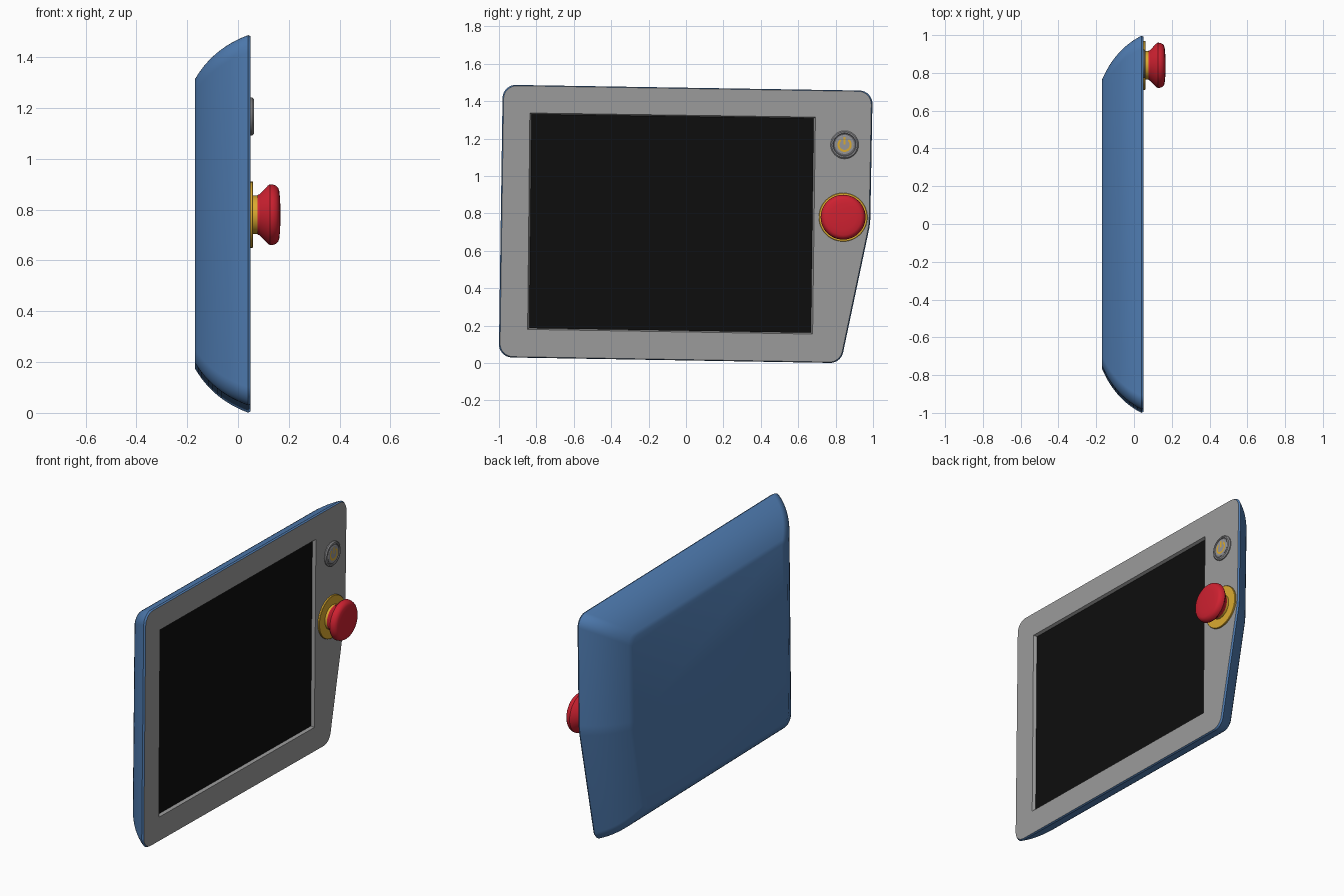
import bpy, bmesh, math
from mathutils import Vector

if "Cube" in bpy.data.objects:
    bpy.data.objects.remove(bpy.data.objects["Cube"])


def material(name, rgb):
    m = bpy.data.materials.new(name)
    m.diffuse_color = (*rgb, 1)
    m.use_nodes = True
    m.node_tree.nodes["Principled BSDF"].inputs["Base Color"].default_value = m.diffuse_color
    return m


BLUE = material("blue shell", (0.08, 0.205, 0.45))
GREY = material("panel grey", (0.33, 0.33, 0.33))
DARK = material("dark grey", (0.13, 0.13, 0.14))
SILVER = material("button grey", (0.30, 0.30, 0.31))
BLACK = material("screen black", (0.004, 0.004, 0.004))
YELLOW = material("yellow", (0.70, 0.40, 0.03))
RED = material("red", (0.62, 0.015, 0.03))


def finish(bm, name, mat, angle=30, recalc=True):
    if recalc:
        bmesh.ops.recalc_face_normals(bm, faces=bm.faces)
    me = bpy.data.meshes.new(name)
    for f in bm.faces:
        f.smooth = True
    bm.to_mesh(me)
    bm.free()
    me.set_sharp_from_angle(angle=math.radians(angle))
    me.materials.append(mat)
    ob = bpy.data.objects.new(name, me)
    bpy.context.collection.objects.link(ob)
    return ob


def rounded(corners, steps=8):
    """Fillet a polygon of (y, z, radius) corners."""
    pts = []
    n = len(corners)
    for i in range(n):
        p = Vector(corners[i][:2])
        a = (Vector(corners[i - 1][:2]) - p).normalized()
        b = (Vector(corners[(i + 1) % n][:2]) - p).normalized()
        half = a.angle(b) / 2
        r = corners[i][2]
        c = p + (a + b).normalized() * (r / math.sin(half))
        t = r / math.tan(half)
        v0, v1 = p + a * t - c, p + b * t - c
        sweep = math.pi - 2 * half
        for k in range(steps + 1):
            f = k / steps
            w = (v0 * math.sin((1 - f) * sweep) + v1 * math.sin(f * sweep)) / math.sin(sweep)
            pts.append(c + w)
    return pts


def add_ring(bm, pts, x, s=1.0, centre=(0, 0.745)):
    cy, cz = centre
    return [bm.verts.new((x, cy + (p[0] - cy) * s, cz + (p[1] - cz) * s)) for p in pts]


def skin(bm, a, b):
    n = len(a)
    for i in range(n):
        j = (i + 1) % n
        bm.faces.new((a[i], a[j], b[j], b[i]))


def lathe(name, mat, centre, profile, n=48):
    """Revolve (x, radius) points about an x axis; both ends are capped."""
    bm = bmesh.new()
    circle = [(centre[0] + math.cos(2 * math.pi * k / n),
               centre[1] + math.sin(2 * math.pi * k / n)) for k in range(n)]
    rings = [add_ring(bm, circle, x, r, centre) for x, r in profile]
    for a, b in zip(rings, rings[1:]):
        skin(bm, a, b)
    bm.faces.new(rings[0])
    bm.faces.new(rings[-1])
    return finish(bm, name, mat)


OUTLINE = rounded([(-1.001, 0.031, 0.07), (0.828, 0.0, 0.07), (0.985, 0.745, 0.35),
                   (0.998, 1.456, 0.07), (-0.98, 1.488, 0.07)])
SCREEN = [(-0.847, 0.18), (0.677, 0.155), (0.692, 1.315), (-0.835, 1.337)]
MID = (-0.08, 0.745)

# Curved back shell, scaled towards the flat back
bm = bmesh.new()
rings = [add_ring(bm, OUTLINE, 0.05, 0.994), add_ring(bm, OUTLINE, 0.04, 1.0)]
for k in range(1, 13):
    t = k / 12
    x = (1 - t) ** 2 * 0.04 + 2 * t * (1 - t) * -0.10 + t * t * -0.17
    s = (1 - t) ** 2 * 1.0 + 2 * t * (1 - t) * 0.93 + t * t * 0.765
    rings.append(add_ring(bm, OUTLINE, x, s))
for a, b in zip(rings, rings[1:]):
    skin(bm, a, b)
bm.faces.new(rings[-1])
finish(bm, "back_shell", BLUE, recalc=True)

# Front panel with a window and a sloping lip
bm = bmesh.new()
outer = add_ring(bm, OUTLINE, 0.05, 0.994)
hole = add_ring(bm, SCREEN, 0.05)
edges = []
for loop in (outer, hole):
    edges += [bm.edges.new((loop[i - 1], loop[i])) for i in range(len(loop))]
bmesh.ops.triangle_fill(bm, use_beauty=True, edges=edges, normal=(1, 0, 0))
lip = add_ring(bm, SCREEN, 0.032, 0.988, MID)
skin(bm, hole, lip)
bmesh.ops.recalc_face_normals(bm, faces=bm.faces)
if sum(f.normal.x * f.calc_area() for f in bm.faces) < 0:
    bmesh.ops.reverse_faces(bm, faces=bm.faces)
finish(bm, "front_panel", GREY, recalc=False)

# Screen
bm = bmesh.new()
bm.faces.new(add_ring(bm, SCREEN, 0.032, 0.988, MID))
finish(bm, "screen", BLACK, recalc=False)

# Power button: bezel ring, dark groove, cap
PB = (0.848, 1.167)
lathe("power_bezel", SILVER, PB, [(0.045, 0.075), (0.056, 0.075), (0.062, 0.069),
                                  (0.062, 0.062), (0.056, 0.058)])
lathe("power_groove", DARK, PB, [(0.05, 0.0595), (0.0585, 0.0595)])
lathe("power_cap", SILVER, PB, [(0.05, 0.052), (0.060, 0.052), (0.062, 0.049)])

# Power symbol: open arc and a short bar
bm = bmesh.new()
N = 28
arc = []
for k in range(N + 1):
    a = math.radians(90 + 38 + (360 - 76) * k / N)
    arc.append([bm.verts.new((0.0632, PB[0] + r * math.cos(a), PB[1] + r * math.sin(a)))
                for r in (0.027, 0.038)])
for p, q in zip(arc, arc[1:]):
    bm.faces.new((p[0], p[1], q[1], q[0]))
bar = [(-0.005, 0.002), (0.005, 0.002), (0.005, 0.042), (-0.005, 0.042)]
bm.faces.new([bm.verts.new((0.0632, PB[0] + y, PB[1] + z)) for y, z in bar])
finish(bm, "power_symbol", YELLOW, recalc=False)

# Emergency stop: yellow base and collar, red mushroom head
ES = (0.84, 0.78)
lathe("stop_base", YELLOW, ES, [(0.045, 0.13), (0.058, 0.13), (0.06, 0.128)])
lathe("stop_collar", YELLOW, ES, [(0.055, 0.075), (0.08, 0.075)])
lathe("stop_head", RED, ES, [(0.076, 0.078), (0.084, 0.08), (0.118, 0.115), (0.126, 0.12),
                             (0.138, 0.119), (0.150, 0.114), (0.158, 0.106),
                             (0.162, 0.096), (0.165, 0.07), (0.167, 0.03), (0.167, 0.005)])
